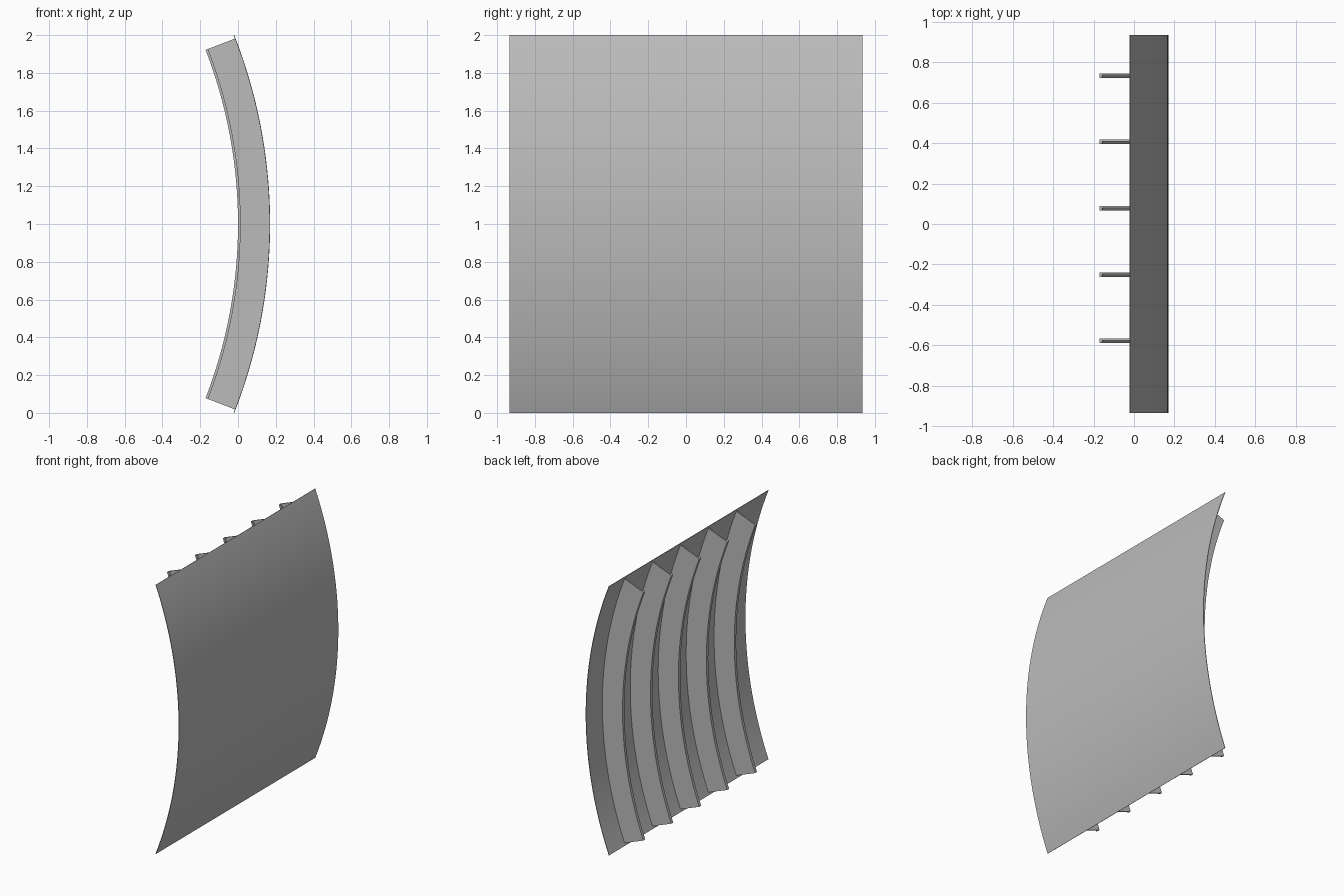
import bpy
import bmesh
import math

cube = bpy.data.objects.get("Cube")
if cube:
    bpy.data.objects.remove(cube, do_unlink=True)

R = 2.73                # outer radius of the curved panel
CX = 0.17 - R           # arc centre
PANEL_HALF = math.asin(1.0 / R)
RIB_HALF = math.radians(21.1)

grey = bpy.data.materials.new("plain grey")
grey.use_nodes = True
colour = (0.5, 0.5, 0.5, 1.0)
grey.diffuse_color = colour
grey.node_tree.nodes["Principled BSDF"].inputs["Base Color"].default_value = colour


def sweep(name, section, half_angle, steps=48):
    """Sweep a closed (radius, y) section along the vertical arc."""
    bm = bmesh.new()
    rings = []
    for i in range(steps + 1):
        a = -half_angle + 2 * half_angle * i / steps
        rings.append([bm.verts.new((CX + r * math.cos(a), y, 1 + r * math.sin(a)))
                      for r, y in section])
    n = len(section)
    for lower, upper in zip(rings, rings[1:]):
        for j in range(n):
            k = (j + 1) % n
            bm.faces.new((lower[j], lower[k], upper[k], upper[j]))
    bm.faces.new(rings[0])
    bm.faces.new(rings[-1])
    bmesh.ops.recalc_face_normals(bm, faces=bm.faces)
    mesh = bpy.data.meshes.new(name)
    bm.to_mesh(mesh)
    bm.free()
    mesh.materials.append(grey)
    obj = bpy.data.objects.new(name, mesh)
    bpy.context.collection.objects.link(obj)
    bpy.ops.object.select_all(action='DESELECT')
    obj.select_set(True)
    bpy.context.view_layer.objects.active = obj
    bpy.ops.object.shade_smooth_by_angle(angle=math.radians(30))
    return obj


# Thin curved panel
W = 0.935
sweep("curved_panel", [(R - 0.004, -W), (R, -W), (R, W), (R - 0.004, W)], PANEL_HALF)

# Angle-section ribs: thin web with a narrow flange on the inner edge
INNER, FLANGE, WEB = 2.56, 0.014, 0.009
for i in range(5):
    y1 = 0.745 - 0.328 * i
    y0 = y1 - 0.022
    sweep(f"rib_{i + 1}", [
        (INNER, y0), (INNER, y1), (R - 0.002, y1), (R - 0.002, y1 - WEB),
        (INNER + FLANGE, y1 - WEB), (INNER + FLANGE, y0)], RIB_HALF)
